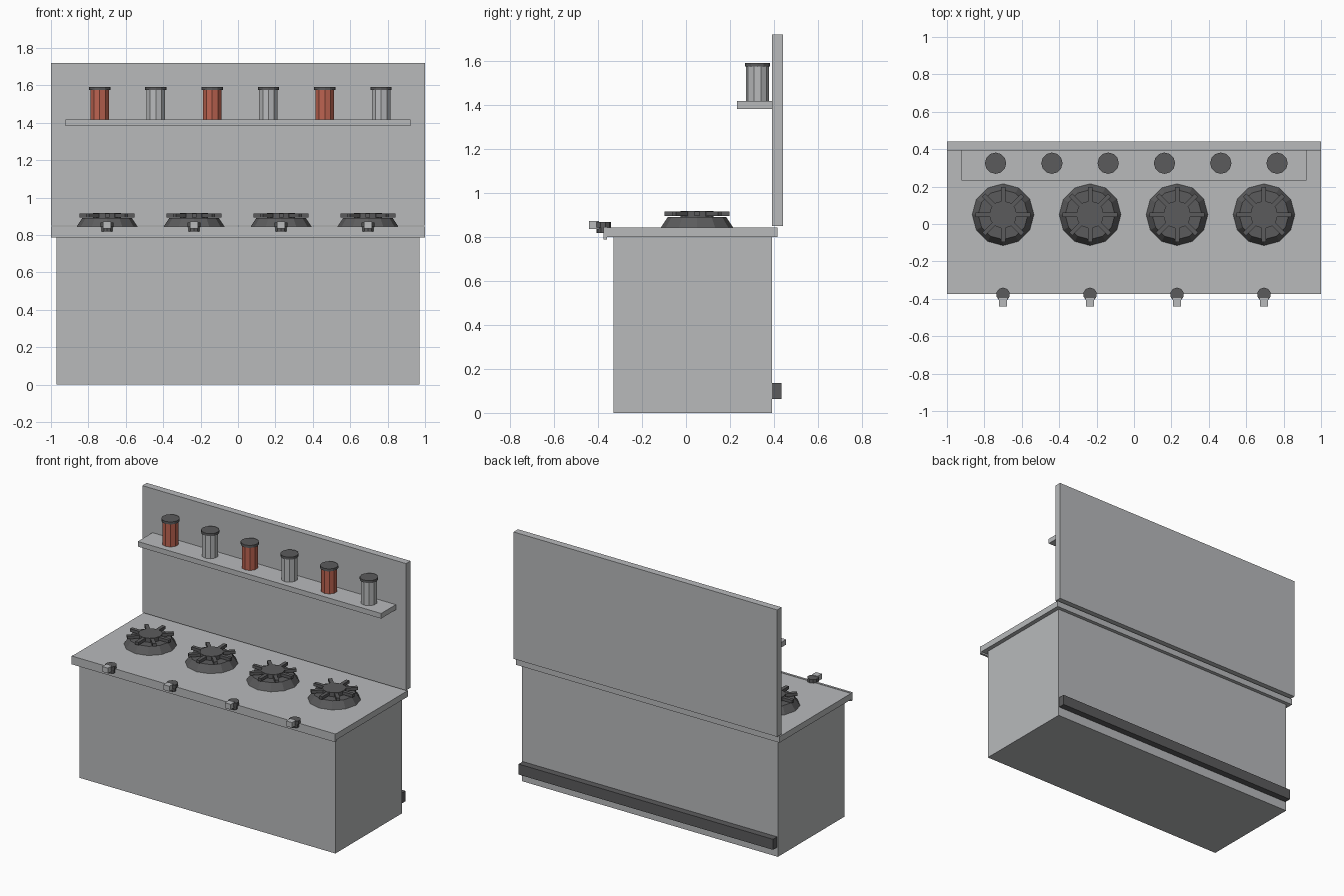
import bpy
import bmesh
import math
from mathutils import Matrix

cube = bpy.data.objects.get("Cube")
if cube:
    bpy.data.objects.remove(cube, do_unlink=True)


def make_material(name, rgb):
    mat = bpy.data.materials.new(name)
    mat.use_nodes = True
    colour = (*rgb, 1.0)
    mat.diffuse_color = colour
    mat.node_tree.nodes["Principled BSDF"].inputs["Base Color"].default_value = colour
    return mat


STEEL = make_material("brushed steel", (0.48, 0.49, 0.50))
IRON = make_material("dark iron", (0.105, 0.105, 0.108))
RED = make_material("spice red", (0.50, 0.125, 0.08))


def finish(name, bm, mat):
    mesh = bpy.data.meshes.new(name)
    bm.to_mesh(mesh)
    bm.free()
    mesh.materials.append(mat)
    obj = bpy.data.objects.new(name, mesh)
    bpy.context.collection.objects.link(obj)
    return obj


def add_box(bm, x, y, z, turn=Matrix()):
    """Box from (low, high) ranges, optionally transformed."""
    size = Matrix.Diagonal((x[1] - x[0], y[1] - y[0], z[1] - z[0], 1))
    middle = Matrix.Translation([(r[0] + r[1]) / 2 for r in (x, y, z)])
    bmesh.ops.create_cube(bm, size=1, matrix=turn @ middle @ size)


def add_drum(bm, x, y, z, r_low, r_high, sides):
    place = Matrix.Translation((x, y, (z[0] + z[1]) / 2))
    bmesh.ops.create_cone(bm, cap_ends=True, segments=sides, radius1=r_low,
                          radius2=r_high, depth=z[1] - z[0], matrix=place)


def box(name, x, y, z, mat):
    bm = bmesh.new()
    add_box(bm, x, y, z)
    return finish(name, bm, mat)


def drum(name, x, y, z, r_low, r_high, sides, mat):
    bm = bmesh.new()
    add_drum(bm, x, y, z, r_low, r_high, sides)
    return finish(name, bm, mat)


# Cabinet, worktop, wall panel and shelf
box("cabinet", (-0.97, 0.97), (-0.33, 0.39), (0, 0.80), STEEL)
box("worktop", (-1, 1), (-0.36, 0.415), (0.80, 0.842), STEEL)
box("front_lip", (-1, 1), (-0.375, -0.36), (0.788, 0.845), STEEL)
box("back_panel", (-1, 1), (0.392, 0.44), (0.85, 1.72), STEEL)
box("shelf", (-0.923, 0.923), (0.233, 0.392), (1.383, 1.418), STEEL)
box("rear_pipe", (-0.965, 0.965), (0.39, 0.435), (0.064, 0.136), IRON)

# Burners with eight-armed grates, each with a control knob in front
for i in range(4):
    x = -0.70 + i * 0.465
    y = 0.05
    drum(f"burner_base_{i}", x, y, (0.842, 0.89), 0.165, 0.133, 12, IRON)

    bm = bmesh.new()
    add_drum(bm, x, y, (0.89, 0.918), 0.074, 0.074, 12)
    for k in range(8):
        turn = Matrix.Translation((x, y, 0)) @ Matrix.Rotation(k * math.pi / 4, 4, "Z")
        add_box(bm, (0.06, 0.147), (-0.012, 0.012), (0.895, 0.915), turn)
    finish(f"burner_grate_{i}", bm, IRON)

    bm = bmesh.new()
    add_drum(bm, x, -0.377, (0.818, 0.842), 0.030, 0.030, 10)
    add_drum(bm, x, -0.377, (0.842, 0.867), 0.037, 0.037, 10)
    finish(f"knob_{i}", bm, IRON)
    box(f"knob_handle_{i}", (x - 0.022, x + 0.022), (-0.44, -0.395), (0.836, 0.872), STEEL)

# Spice jars, alternating red and steel
for i in range(6):
    x = -0.74 + i * 0.301
    drum(f"jar_{i}", x, 0.325, (1.418, 1.575), 0.052, 0.052, 10, STEEL if i % 2 else RED)
    drum(f"jar_lid_{i}", x, 0.325, (1.575, 1.592), 0.057, 0.057, 12, IRON)
